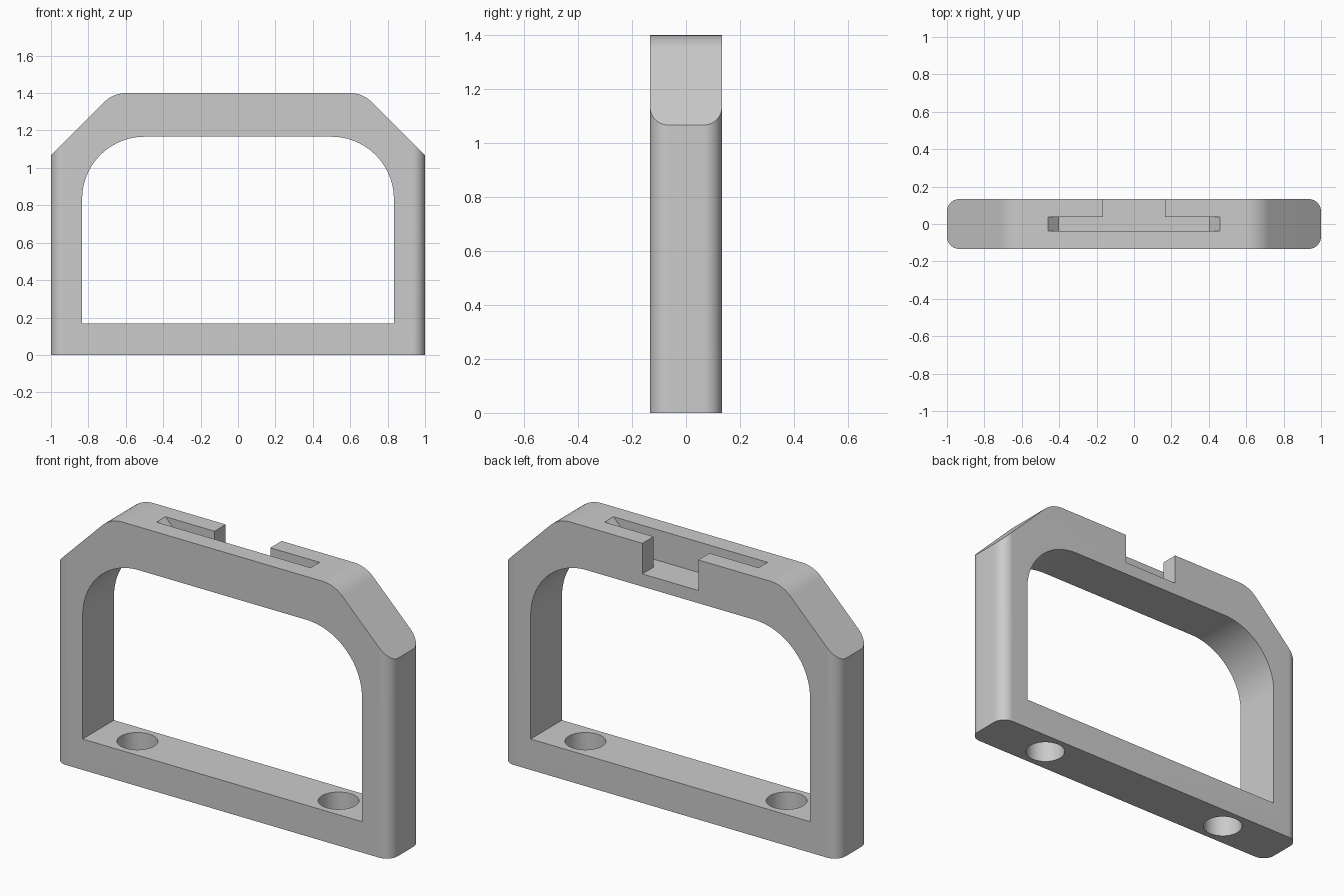
import bpy, bmesh
from math import radians, cos, sin, pi
from mathutils import Vector

cube = bpy.data.objects.get("Cube")
if cube:
    bpy.data.objects.remove(cube, do_unlink=True)

W, D, H = 1.0, 0.1333, 1.4        # half width, half depth, height
FLOOR = 1.235                     # bottom of the strap slot

grey = bpy.data.materials.new("plain_grey")
grey.use_nodes = True
colour = (0.6, 0.6, 0.6, 1)
grey.diffuse_color = colour
grey.node_tree.nodes["Principled BSDF"].inputs["Base Color"].default_value = colour


def rounded(corners, steps=14):
    """Outline from (u, v, radius) corners, with each corner filleted."""
    pts, n = [], len(corners)
    for i, (u, v, r) in enumerate(corners):
        p = Vector((u, v))
        if r == 0:
            pts.append(p)
            continue
        a = (Vector(corners[i - 1][:2]) - p).normalized()
        b = (Vector(corners[(i + 1) % n][:2]) - p).normalized()
        half = a.angle(b) / 2
        centre = p + (a + b).normalized() * (r / sin(half))
        start = p + a * (r * cos(half) / sin(half)) - centre
        end = p + b * (r * cos(half) / sin(half)) - centre
        sweep = start.angle(end)
        for k in range(steps + 1):
            t = k / steps
            pts.append(centre + (start * sin((1 - t) * sweep) + end * sin(t * sweep)) / sin(sweep))
    return pts


def prism(name, outline, axis, lo, hi):
    """Extrude an outline along y (drawn in x, z) or z (drawn in x, y)."""
    bm = bmesh.new()
    place = (lambda p, h: (p[0], h, p[1])) if axis == "y" else (lambda p, h: (p[0], p[1], h))
    face = bm.faces.new([bm.verts.new(place(p, lo)) for p in outline])
    top = bmesh.ops.extrude_face_region(bm, geom=[face])["geom"]
    shift = Vector(place((0, 0), hi - lo))
    bmesh.ops.translate(bm, vec=shift, verts=[g for g in top if isinstance(g, bmesh.types.BMVert)])
    bmesh.ops.recalc_face_normals(bm, faces=bm.faces)
    mesh = bpy.data.meshes.new(name)
    bm.to_mesh(mesh)
    bm.free()
    mesh.materials.append(grey)
    obj = bpy.data.objects.new(name, mesh)
    bpy.context.collection.objects.link(obj)
    return obj


def carve(body, cutter, operation="DIFFERENCE"):
    cutter.hide_render = True
    mod = body.modifiers.new(cutter.name, "BOOLEAN")
    mod.object, mod.operation, mod.solver = cutter, operation, "EXACT"
    bpy.context.view_layer.objects.active = body
    bpy.ops.object.modifier_apply(modifier=mod.name)
    bpy.data.objects.remove(cutter, do_unlink=True)


# Upright block with rounded vertical edges
R = 0.0667
frame = prism("handle_frame", rounded([(-W, -D, R), (W, -D, R), (W, D, R), (-W, D, R)]), "z", 0, H)

# Sloped shoulders with softened upper corners
B = 0.1667
shoulders = [(-1.2, -0.1, 0), (1.2, -0.1, 0), (1.2, 0.867, 0), (0.667, H, B),
             (-0.667, H, B), (-1.2, 0.867, 0)]
carve(frame, prism("shoulder_cutter", rounded(shoulders), "y", -0.3, 0.3), "INTERSECT")

# Grip opening with large upper corners
A, C = 0.8333, 0.3333
window = [(-A, 0.1667, 0), (A, 0.1667, 0), (A, 1.1667, C), (-A, 1.1667, C)]
carve(frame, prism("grip_cutter", rounded(window, 24), "y", -0.3, 0.3))

# Strap slot with flared ends, the one on the right eased at the lip
E = 0.4
slot = [(-E, FLOOR, 0), (E, FLOOR, 0), (E, H - 0.06, 0), (E + 0.06, H, 0), (E + 0.06, H + 0.1, 0),
        (-E - 0.06, H + 0.1, 0), (-E - 0.06, H, 0), (-E, H - 0.06, 0)]
carve(frame, prism("slot_cutter", rounded(slot), "y", -0.038, 0.038))

# Notch through the back wall of the slot
N = 0.1667
notch = [(-N, FLOOR), (N, FLOOR), (N, H + 0.1), (-N, H + 0.1)]
carve(frame, prism("notch_cutter", notch, "y", 0, 0.3))

# Bolt holes through the base bar
for side in (-1, 1):
    ring = [(side * 0.6 + 0.1 * cos(k * pi / 24), 0.1 * sin(k * pi / 24)) for k in range(48)]
    carve(frame, prism("bolt_hole_cutter", ring, "z", -0.1, 0.3))

bpy.ops.object.select_all(action="DESELECT")
frame.select_set(True)
bpy.context.view_layer.objects.active = frame
bpy.ops.object.shade_smooth_by_angle(angle=radians(25))
